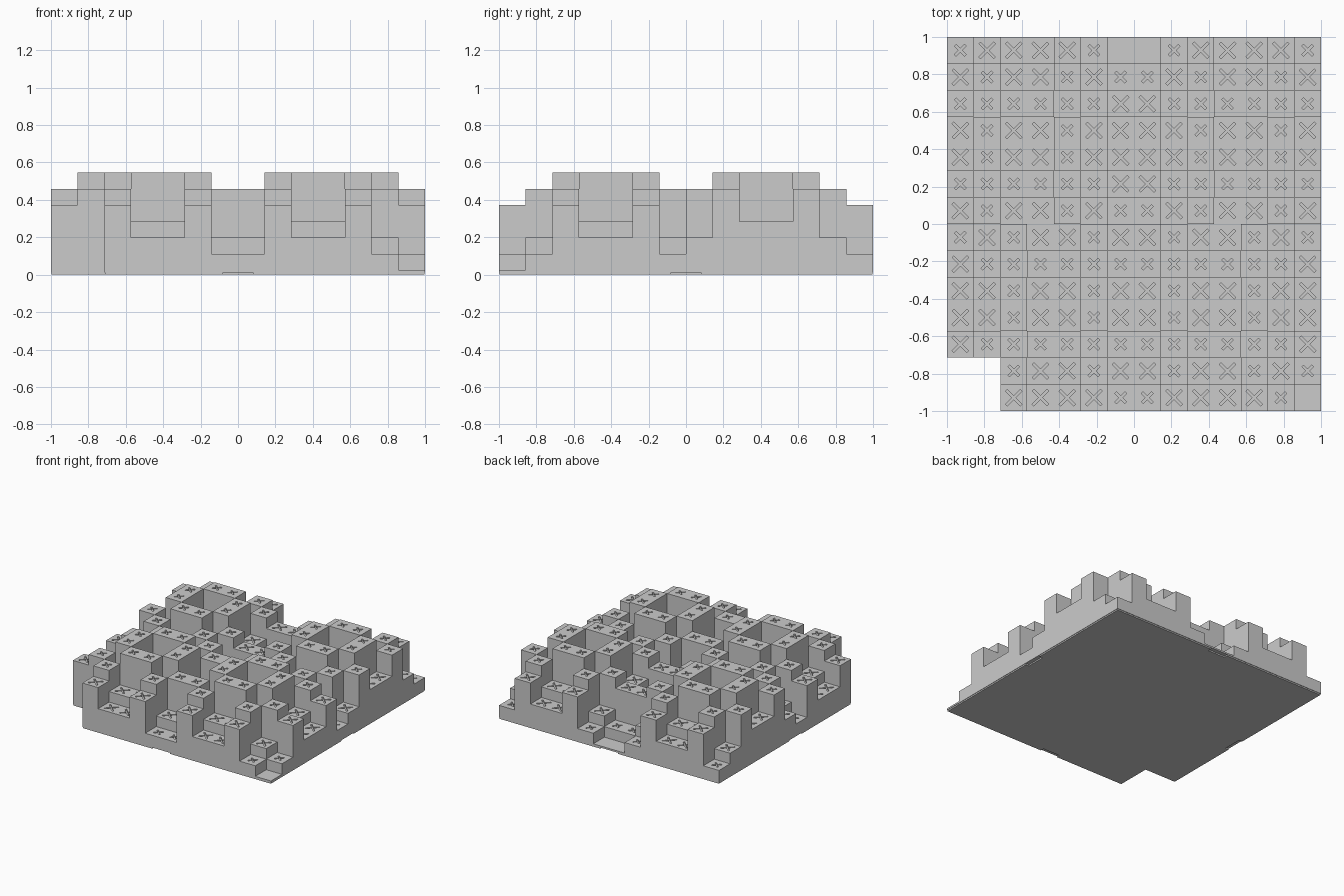
import bpy, bmesh, math

if "Cube" in bpy.data.objects:
    bpy.data.objects.remove(bpy.data.objects["Cube"])

N = 14
CELL = 2 / N
BASE, STEP = 0.025, 0.0867
PLATE = 0.011
GROOVE = 0.012

grey = bpy.data.materials.new("plain_grey")
grey.diffuse_color = (0.6, 0.6, 0.6, 1)
grey.use_nodes = True
grey.node_tree.nodes["Principled BSDF"].inputs["Base Color"].default_value = grey.diffuse_color


def finish(bm, name):
    bmesh.ops.remove_doubles(bm, verts=bm.verts, dist=1e-6)
    mesh = bpy.data.meshes.new(name)
    bm.to_mesh(mesh)
    bm.free()
    mesh.materials.append(grey)
    obj = bpy.data.objects.new(name, mesh)
    bpy.context.collection.objects.link(obj)


# Each column height is a sum of two squares, modulo seven
SQ = [k * k % 7 for k in range(8)] + [0]
UPPER_X = [1, 4, 2, 2, 4, 1, 0] * 1 + [0, 1, 4, 2, 2, 4, 1]
LOWER_X = UPPER_X[7:] + UPPER_X[:7]
DOWN_Y = LOWER_X


def level(col, row):
    """Step number of a column, or None outside the tile."""
    if not (0 <= col < N and 0 <= row < N) or (col < 2 and row > 11):
        return None
    across = UPPER_X if row < 7 else LOWER_X
    return (across[col] + DOWN_Y[row]) % 7


def height(col, row):
    k = level(col, row)
    return PLATE if k is None else BASE + STEP * k


def face(bm, pts):
    bm.faces.new([bm.verts.new(p) for p in pts])


def crossed_top(bm, cx, cy, z, reach):
    """Square top with an engraved diagonal cross."""
    h, w, s = CELL / 2, 0.0065, math.sqrt(0.5)
    zb = z - GROOVE
    outline = []
    for k in range(4):
        c, d = round(math.cos(k * math.pi / 2)), round(math.sin(k * math.pi / 2))

        def at(p, zz):
            return (cx + c * p[0] - d * p[1], cy + d * p[0] + c * p[1], zz)
        a, b = (-h, -h), (h, -h)
        notch = (0, -w / s)
        near_a = (-(reach - w) * s, -(reach + w) * s)
        near_b = ((reach - w) * s, -(reach + w) * s)
        far_b = ((reach + w) * s, -(reach - w) * s)
        face(bm, [at(p, z) for p in (a, b, near_b, notch, near_a)])
        face(bm, [at(p, z) for p in (b, far_b, near_b)])
        run = (near_a, notch, near_b, far_b)
        for p, q in zip(run, run[1:]):
            face(bm, [at(p, z), at(q, z), at(q, zb), at(p, zb)])
        outline += [at(p, zb) for p in run[:3]]
    face(bm, outline)


# Stepped columns
bm = bmesh.new()
for row in range(N):
    for col in range(N):
        k = level(col, row)
        if k is None:
            continue
        x0, y1 = -1 + col * CELL, 1 - row * CELL
        x1, y0 = x0 + CELL, y1 - CELL
        z = height(col, row)
        if k == 0:
            face(bm, [(x0, y0, z), (x1, y0, z), (x1, y1, z), (x0, y1, z)])
        else:
            reach = 0.038 if k in (1, 5, 6) else 0.056
            crossed_top(bm, (x0 + x1) / 2, (y0 + y1) / 2, z, reach)
        # Underside
        face(bm, [(x0, y1, PLATE), (x1, y1, PLATE), (x1, y0, PLATE), (x0, y0, PLATE)])
        # Walls down to lower neighbours
        for dc, dr, (ax, ay), (bx, by) in (
                (0, 1, (x0, y0), (x1, y0)), (1, 0, (x1, y0), (x1, y1)),
                (0, -1, (x1, y1), (x0, y1)), (-1, 0, (x0, y1), (x0, y0))):
            low = height(col + dc, row + dr)
            if low < z - 1e-6:
                face(bm, [(ax, ay, low), (bx, by, low), (bx, by, z), (ax, ay, z)])
finish(bm, "stepped_columns")

# Base plate with a small finger notch in the middle of each side
bm = bmesh.new()
e, n, d = 0.996, 0.08, 0.03
c = -1 + 2 * CELL + 0.004
outline = [(c, -e), (-n, -e), (-n, -e + d), (n, -e + d), (n, -e), (e, -e),
           (e, -n), (e - d, -n), (e - d, n), (e, n), (e, e),
           (n, e), (n, e - d), (-n, e - d), (-n, e), (-e, e),
           (-e, n), (-e + d, n), (-e + d, -n), (-e, -n), (-e, c), (c, c)]
face(bm, [(x, y, PLATE) for x, y in outline])
face(bm, [(x, y, 0) for x, y in reversed(outline)])
for (ax, ay), (bx, by) in zip(outline, outline[1:] + outline[:1]):
    face(bm, [(ax, ay, 0), (bx, by, 0), (bx, by, PLATE), (ax, ay, PLATE)])
finish(bm, "base_plate")
